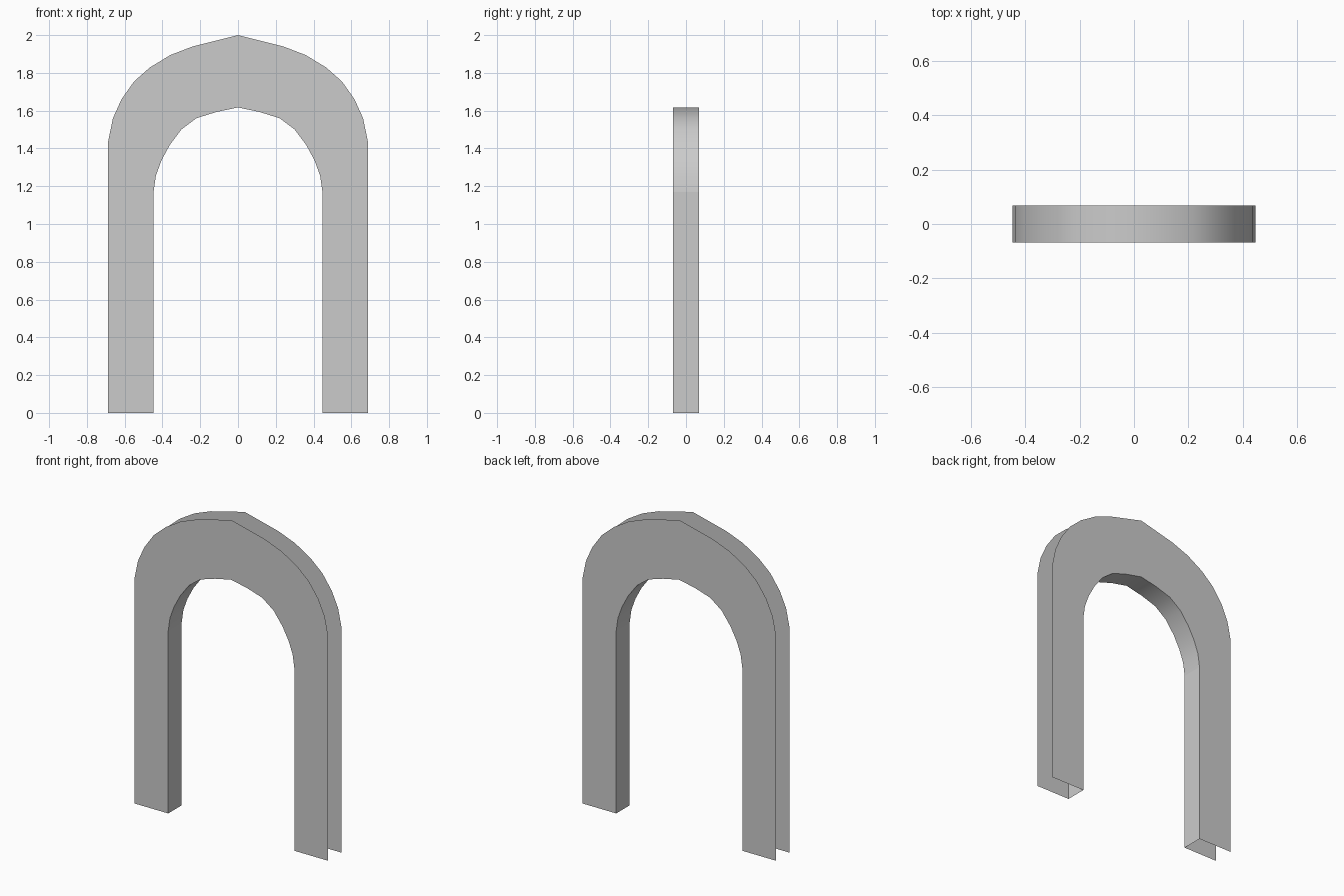
import bpy

cube = bpy.data.objects.get("Cube")
if cube:
    bpy.data.objects.remove(cube, do_unlink=True)

HALF_DEPTH = 0.068

# Half profiles (x, z) from the pointed crown down to the foot
OUTER = [(0, 2.0), (0.24, 1.94), (0.357, 1.895), (0.465, 1.83), (0.55, 1.755),
         (0.617, 1.66), (0.662, 1.56), (0.687, 1.44), (0.687, 0)]
INNER = [(0, 1.617), (0.115, 1.593), (0.22, 1.56), (0.3, 1.5), (0.362, 1.417),
         (0.406, 1.335), (0.435, 1.255), (0.447, 1.17), (0.447, 0)]

stone = bpy.data.materials.new("light_grey")
stone.use_nodes = True
grey = (0.6, 0.6, 0.6, 1)
stone.diffuse_color = grey
stone.node_tree.nodes["Principled BSDF"].inputs["Base Color"].default_value = grey


def full_profile(half):
    """Mirror a half profile into a path running foot to foot."""
    return [(-x, z) for x, z in reversed(half)] + half[1:]


def strip(name, row_a, row_b):
    """Join two equally long rows of points with a band of quads."""
    n = len(row_a)
    faces = [(i, i + 1, n + i + 1, n + i) for i in range(n - 1)]
    mesh = bpy.data.meshes.new(name)
    mesh.from_pydata(row_a + row_b, [], faces)
    mesh.materials.append(stone)
    obj = bpy.data.objects.new(name, mesh)
    bpy.context.collection.objects.link(obj)
    return obj


def at_depth(path, y):
    return [(x, y, z) for x, z in path]


outer, inner = full_profile(OUTER), full_profile(INNER)

# Flat arch panels, facing outward
strip("front_panel", at_depth(inner, -HALF_DEPTH), at_depth(outer, -HALF_DEPTH)).data.flip_normals()
strip("back_panel", at_depth(inner, HALF_DEPTH), at_depth(outer, HALF_DEPTH))

# Lining of the opening: flat jambs, smooth curved soffit
lining = strip("inner_lining", at_depth(inner, -HALF_DEPTH), at_depth(inner, HALF_DEPTH))
lining.data.flip_normals()
jambs = (0, len(inner) - 2)
for face in lining.data.polygons:
    face.use_smooth = face.index not in jambs

# Orient every sheet: panels away from the wall core, lining into the opening
for name, axis, sign in (("front_panel", 1, -1), ("back_panel", 1, 1), ("inner_lining", 2, -1)):
    mesh = bpy.data.objects[name].data
    crown = mesh.polygons[len(mesh.polygons) // 2]
    if crown.normal[axis] * sign < 0:
        mesh.flip_normals()
